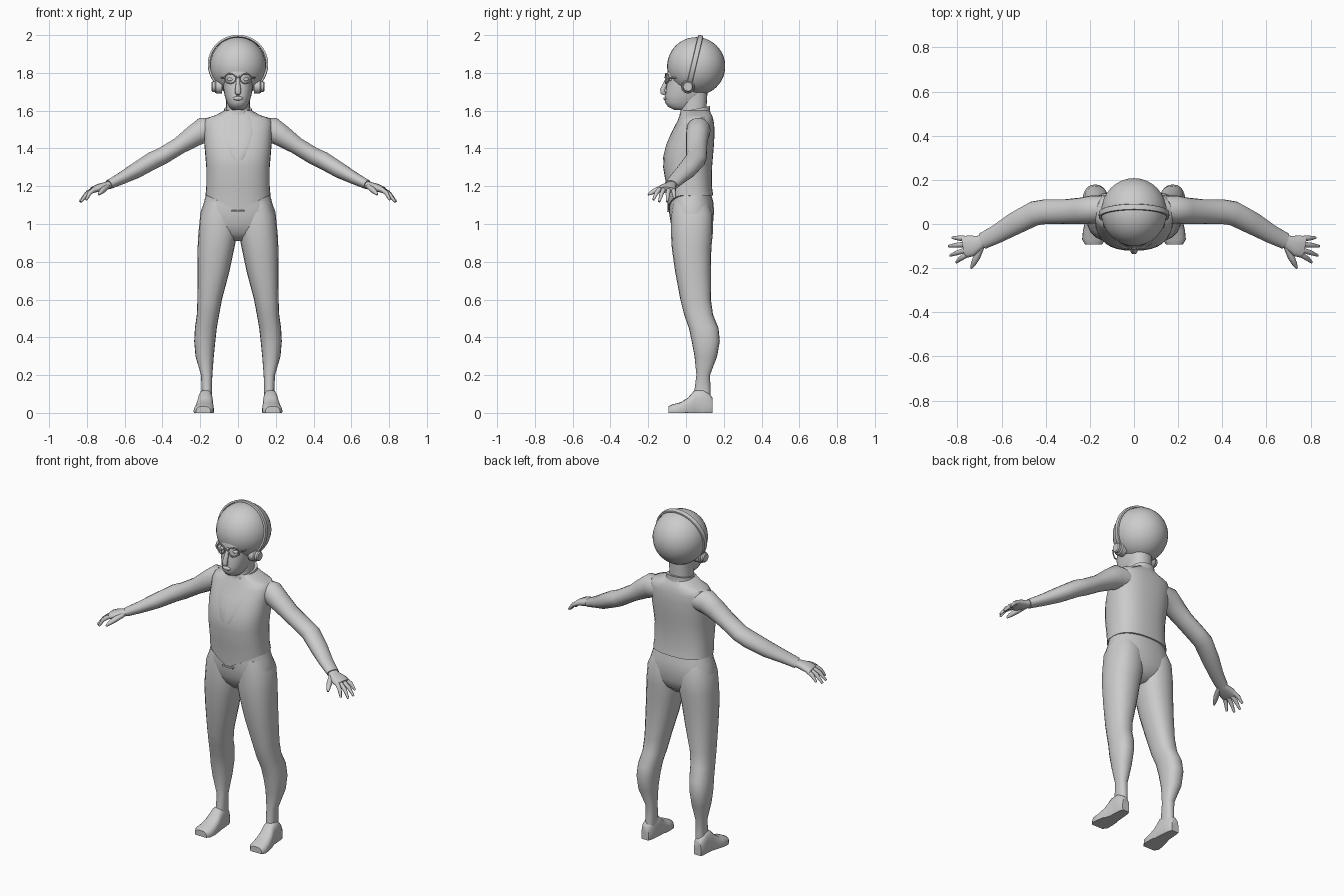
import bpy, bmesh
from math import sin, cos, pi, radians, copysign
from mathutils import Vector


def finish(name, bm, mirror=False, angle=50):
    bmesh.ops.recalc_face_normals(bm, faces=bm.faces)
    me = bpy.data.meshes.new(name)
    bm.to_mesh(me)
    bm.free()
    ob = bpy.data.objects.new(name, me)
    bpy.context.collection.objects.link(ob)
    bpy.ops.object.select_all(action='DESELECT')
    ob.select_set(True)
    bpy.context.view_layer.objects.active = ob
    bpy.ops.object.shade_smooth_by_angle(angle=radians(angle))
    if mirror:
        ob.modifiers.new("mirror", 'MIRROR').use_mirror_merge = False
    return ob


def skin(bm, rings):
    vs = [[bm.verts.new(c) for c in r] for r in rings]
    n = len(vs[0])
    for lo, hi in zip(vs, vs[1:]):
        for i in range(n):
            j = (i + 1) % n
            bm.faces.new((lo[i], lo[j], hi[j], hi[i]))
    bm.faces.new(vs[0][::-1])
    bm.faces.new(vs[-1])


def oval(n, p):
    out = []
    for i in range(n):
        c, s = cos(2 * pi * i / n), sin(2 * pi * i / n)
        out.append((copysign(abs(c) ** (2 / p), c), copysign(abs(s) ** (2 / p), s)))
    return out


# Loft through ovals given as (level, min a, max a, min b, max b)
def loft(name, rings, axis='z', n=24, p=2.3, mirror=False, shape=None):
    bm = bmesh.new()
    loops = []
    for t, a0, a1, b0, b1 in rings:
        loop = []
        for u, v in oval(n, p):
            a, b = (a0 + a1) / 2 + u * (a1 - a0) / 2, (b0 + b1) / 2 + v * (b1 - b0) / 2
            loop.append(Vector((a, b, t)) if axis == 'z' else Vector((a, t, max(b, 0))))
        loops.append(loop)
    if shape:
        shape(loops)
    skin(bm, loops)
    return finish(name, bm, mirror)


def sym(rings):
    return [(z, -h, h, f, b) for z, h, f, b in rings]


# Sweep an oval along (point, half width along ref, half thickness)
def tube_into(bm, path, ref=(0, 1, 0), n=10, p=2):
    pts = [Vector(q[0]) for q in path]
    loops = []
    for i, (c, (_, a, b)) in enumerate(zip(pts, path)):
        d = (pts[min(i + 1, len(pts) - 1)] - pts[max(i - 1, 0)]).normalized()
        r = Vector(ref)
        side = (r - d * r.dot(d)).normalized()
        up = d.cross(side)
        loops.append([c + side * a * u + up * b * v for u, v in oval(n, p)])
    skin(bm, loops)


def tube(name, path, ref=(0, 1, 0), n=10, p=2, mirror=False):
    bm = bmesh.new()
    tube_into(bm, path, ref, n, p)
    return finish(name, bm, mirror)


def ball(name, loc, size, seg=24, mirror=False):
    bm = bmesh.new()
    bmesh.ops.create_uvsphere(bm, u_segments=seg, v_segments=seg * 2 // 3, radius=1)
    bmesh.ops.scale(bm, vec=size, verts=bm.verts)
    bmesh.ops.translate(bm, vec=loc, verts=bm.verts)
    return finish(name, bm, mirror)


# Legs and hips
loft("trouser_leg", [
    (.05, .14, .195, .04, .13), (.12, .138, .192, .045, .13), (.20, .136, .196, .055, .127),
    (.30, .128, .225, .045, .165), (.38, .12, .232, .03, .179), (.45, .112, .228, .015, .172),
    (.52, .10, .218, -.01, .143), (.60, .085, .215, -.03, .132), (.75, .045, .215, -.058, .132),
    (.87, .020, .214, -.075, .134), (.95, .004, .21, -.08, .142), (1.05, 0, .2, -.08, .142),
    (1.12, .02, .17, -.07, .12)], n=20, mirror=True)
loft("hips", sym([(.91, .05, -.02, .08), (.95, .16, -.06, .125), (1.0, .195, -.08, .143),
                  (1.06, .199, -.09, .148), (1.11, .182, -.09, .146), (1.17, .165, -.088, .13)]))

# Feet
loft("shoe", [(.140, .152, .198, -.03, .08), (.125, .142, .205, -.03, .1), (.09, .137, .208, -.03, .125),
              (.045, .133, .212, -.03, .12), (.01, .13, .222, -.03, .08), (-.03, .127, .231, -.03, .055),
              (-.07, .129, .235, -.03, .046), (-.092, .145, .222, -.03, .035)],
     axis='y', n=20, p=2.8, mirror=True)


# Shirt with a hem that dips at the front
def hem(loops):
    for v in loops[0]:
        if v.y < 0:
            v.z -= .085 * max(0, 1 - abs(v.x) / .16)


loft("shirt", sym([(1.15, .172, -.096, .144), (1.20, .168, -.104, .137), (1.30, .168, -.121, .138),
                   (1.36, .173, -.117, .143), (1.42, .178, -.102, .148), (1.48, .18, -.076, .151),
                   (1.53, .183, -.05, .149), (1.56, .17, -.035, .143), (1.575, .12, -.03, .138),
                   (1.60, .075, -.027, .125)]), n=32, p=2.5, shape=hem)
loft("shirt_front", sym([(1.34, .04, -.122, 0), (1.36, .07, -.120, 0), (1.42, .095, -.105, 0),
                         (1.48, .10, -.079, 0), (1.55, .09, -.043, .02), (1.58, .07, -.032, .04)]), p=2.7)


# Collar raised at the back
def tilt(loops):
    for loop in loops:
        for v in loop:
            v.z += .2 * (v.y - .04)


loft("collar", sym([(1.565, .085, -.038, .13), (1.59, .076, -.034, .127), (1.607, .073, -.032, .128)]),
     shape=tilt)
tube("belt_buckle", [((-.035, -.095, 1.068), .006, .005), ((.035, -.095, 1.068), .006, .005)], n=8, p=4)

# Sleeves
tube("sleeve", [((.12, .07, 1.5), .06, .06), ((.185, .066, 1.497), .064, .068), ((.235, .06, 1.465), .06, .058),
                ((.31, .056, 1.415), .056, .046), ((.40, .056, 1.36), .056, .046),
                ((.45, .048, 1.337), .056, .047), ((.54, .002, 1.283), .052, .042),
                ((.62, -.045, 1.24), .043, .032), ((.685, -.077, 1.208), .038, .025)],
     n=18, mirror=True)

# Hands: palm, four fingers, thumb
bm = bmesh.new()
tube_into(bm, [((.67, -.07, 1.213), .028, .019), ((.70, -.084, 1.202), .032, .02),
               ((.735, -.098, 1.192), .048, .021), ((.77, -.105, 1.18), .05, .016)], ref=(.2, 1, 0), n=14, p=2.4)
tips = [((.822, -.062, 1.135), -.066), ((.838, -.1, 1.118), -.092),
        ((.832, -.142, 1.118), -.117), ((.804, -.173, 1.128), -.14)]
for tip, y in tips:
    tip, base = Vector(tip), Vector((.758, y, 1.185))
    mid = (tip + base) / 2 + Vector((.004, 0, .008))
    tube_into(bm, [(base, .0125, .0125), (mid, .0115, .0115), (tip, .006, .006)], n=8)
tube_into(bm, [((.69, -.10, 1.2), .014, .014), ((.712, -.15, 1.182), .016, .015),
               ((.727, -.18, 1.168), .012, .012), ((.737, -.2, 1.155), .005, .005)], ref=(1, 0, 0), n=8)
finish("hand", bm, True)

# Neck and face
loft("neck", sym([(1.55, .066, -.03, .11), (1.61, .062, -.03, .108), (1.72, .065, -.03, .115)]))
loft("face", sym([(1.603, .03, -.06, .02), (1.62, .047, -.095, .05), (1.645, .06, -.112, .08),
                  (1.68, .071, -.11, .1), (1.72, .078, -.106, .11), (1.765, .082, -.098, .12),
                  (1.80, .084, -.1, .12), (1.83, .08, -.088, .12), (1.87, .06, -.06, .1)]))
tube("nose", [((0, -.094, 1.785), .009, .008), ((0, -.108, 1.745), .011, .012),
              ((0, -.124, 1.71), .016, .014), ((0, -.122, 1.695), .017, .014), ((0, -.108, 1.685), .01, .006)],
     ref=(1, 0, 0))
ball("lips", (0, -.108, 1.665), (.027, .011, .011), 12)
ball("eye", (.04, -.083, 1.765), (.018, .012, .01), 12, True)

# Hair
ball("hair", (0, .054, 1.835), (.149, .154, .154), 32)

# Glasses
bm = bmesh.new()
for k in range(1):
    ring = [Vector((.042 + .03 * cos(a), -.108 + .016 * max(0, cos(a)), 1.77 + .026 * sin(a)))
            for a in [2 * pi * i / 20 for i in range(21)]]
    tube_into(bm, [(q, .004, .004) for q in ring], n=6)
tube_into(bm, [((.074, -.092, 1.775), .004, .004), ((.092, -.04, 1.775), .004, .004),
               ((.1, .02, 1.77), .004, .004)], ref=(0, 0, 1), n=6)
tube_into(bm, [((0, -.112, 1.777), .004, .004), ((.014, -.108, 1.774), .004, .004)], n=6)
finish("glasses", bm, True)

# Headphones: band and ear cups
up = Vector((0, .23, .973))
band = []
for i in range(33):
    a = radians(-42 + 264 * i / 32)
    band.append((Vector((.154 * cos(a), .042, 1.845)) + up * (.153 * sin(a)), .014, .006))
tube("headphone_band", band, ref=(0, .973, -.23), n=8, p=4)
bm = bmesh.new()
for x0, x1, r in ((.085, .122, .036), (.122, .14, .028)):
    tube_into(bm, [((x0, .01, 1.727), r, r), ((x1 - .006, .01, 1.727), r, r),
                   ((x1, .01, 1.727), r - .005, r - .005)], n=20)
finish("ear_cup", bm, True, 35)
